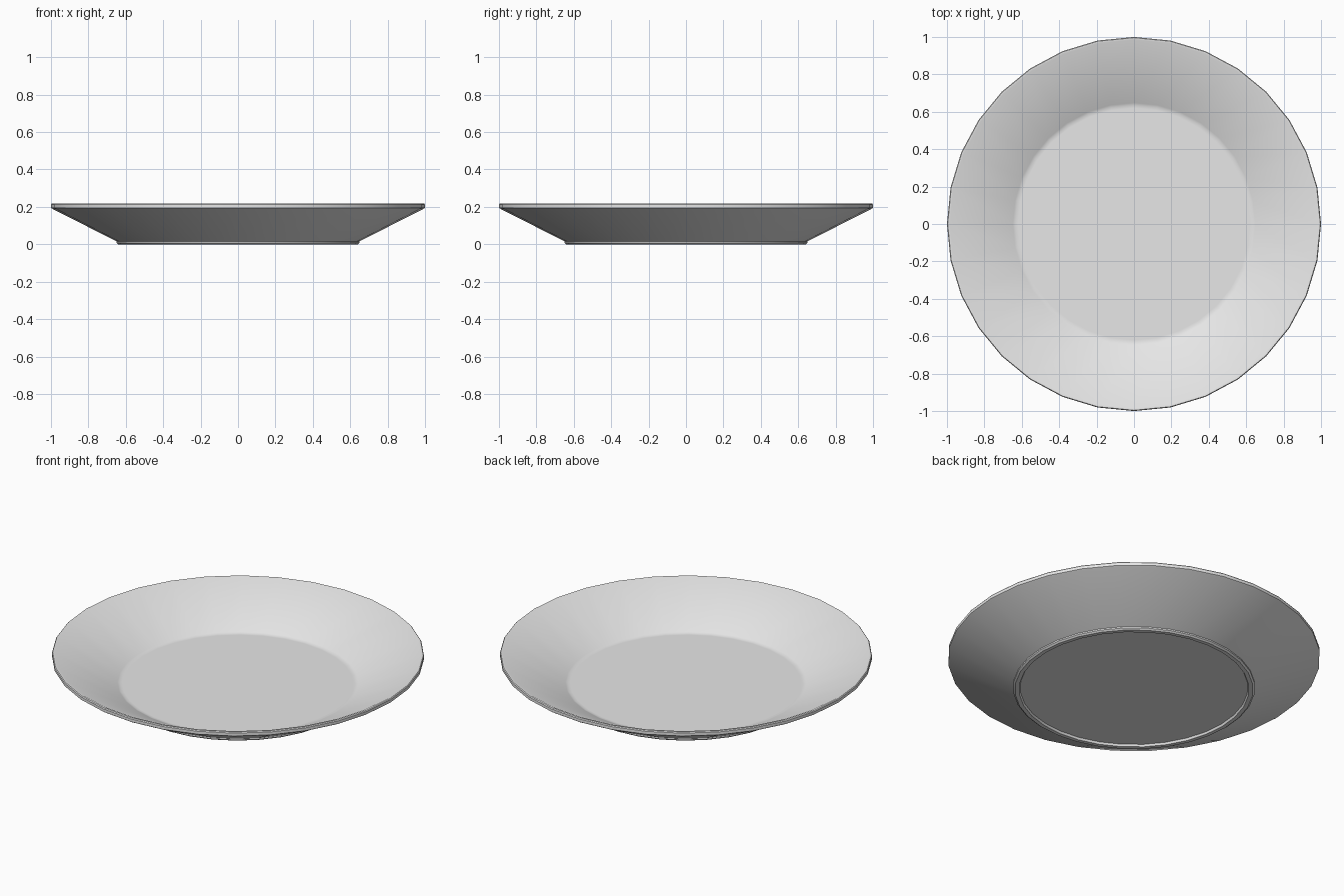
import bpy
import bmesh
import math

cube = bpy.data.objects.get("Cube")
if cube:
    bpy.data.objects.remove(cube, do_unlink=True)

SIDES = 32

# One glaze colour
glaze = bpy.data.materials.new("light_grey_glaze")
glaze.use_nodes = True
colour = (0.8, 0.8, 0.8, 1)
glaze.diffuse_color = colour
glaze.node_tree.nodes["Principled BSDF"].inputs["Base Color"].default_value = colour

# Half section as (radius, height), from the underside centre to the floor centre
underside = [(0, 0.012), (0.612, 0.012)]
foot = [(0.618, 0), (0.64, 0), (0.65, 0.008), (0.65, 0.016)]
rim = [(0.993, 0.19), (1, 0.195), (1, 0.212), (0.996, 0.217), (0.985, 0.217)]
well = [(0.648, 0.045), (0.635, 0.04), (0.62, 0.04), (0, 0.04)]


def lathe(name, profile):
    """Spin a half section around the z axis."""
    bm = bmesh.new()
    verts = [bm.verts.new((r, 0, z)) for r, z in profile]
    edges = [bm.edges.new(pair) for pair in zip(verts, verts[1:])]
    bmesh.ops.spin(bm, geom=verts + edges, cent=(0, 0, 0), axis=(0, 0, 1),
                   angle=math.tau, steps=SIDES)
    bmesh.ops.remove_doubles(bm, verts=bm.verts[:], dist=0.0005)
    bmesh.ops.recalc_face_normals(bm, faces=bm.faces[:])
    mesh = bpy.data.meshes.new(name)
    bm.to_mesh(mesh)
    bm.free()
    obj = bpy.data.objects.new(name, mesh)
    bpy.context.collection.objects.link(obj)
    mesh.materials.append(glaze)
    return obj


# Shallow plate with a foot ring and flared wall
plate = lathe("plate", underside + foot + rim + well)
bpy.ops.object.select_all(action="DESELECT")
plate.select_set(True)
bpy.context.view_layer.objects.active = plate
bpy.ops.object.shade_smooth_by_angle(angle=math.radians(30))
